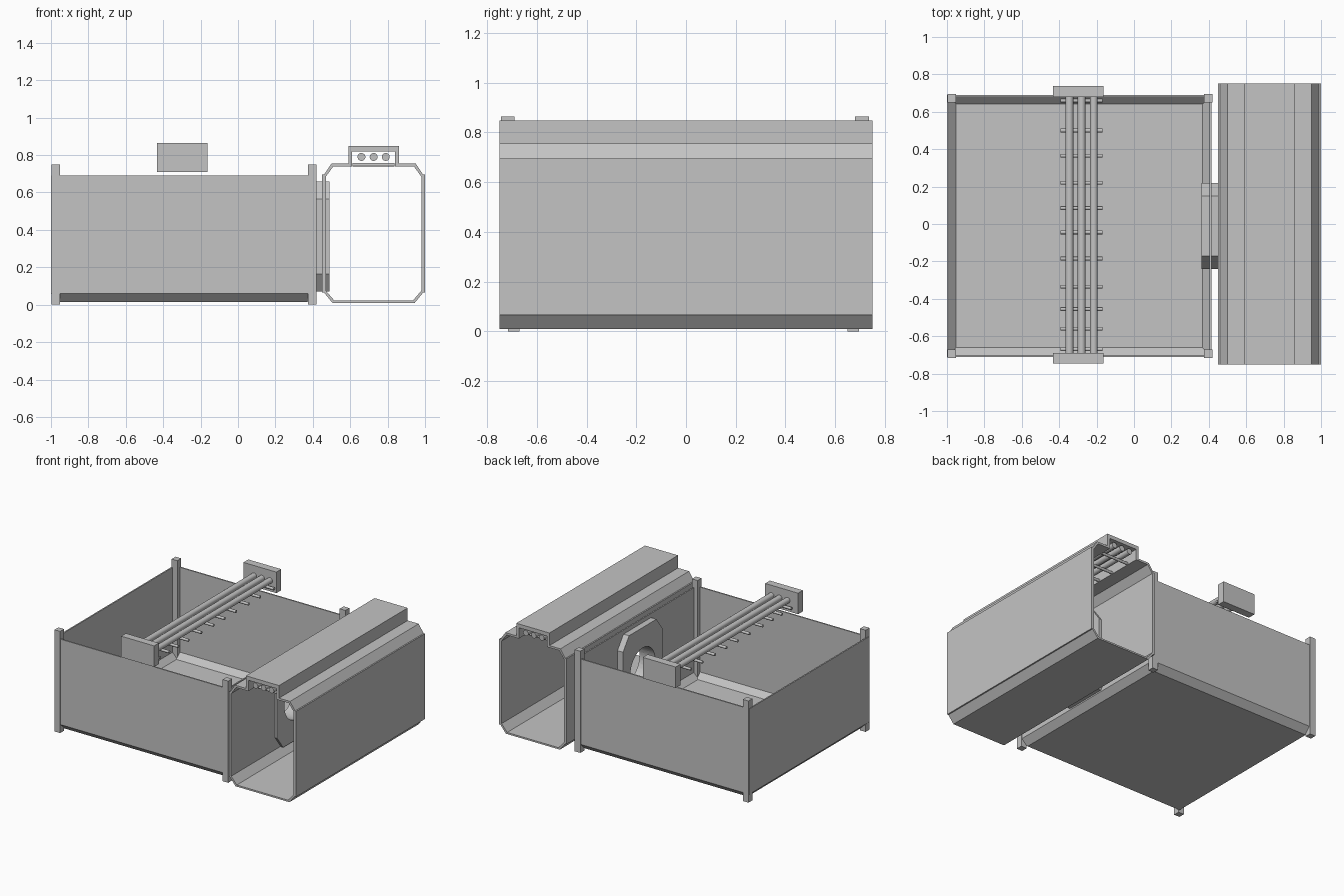
import bpy, bmesh, math
from mathutils import Matrix

if "Cube" in bpy.data.objects:
    bpy.data.objects.remove(bpy.data.objects["Cube"])

grey = bpy.data.materials.new("light_grey")
grey.diffuse_color = (0.55, 0.55, 0.55, 1)
grey.use_nodes = True
grey.node_tree.nodes["Principled BSDF"].inputs["Base Color"].default_value = grey.diffuse_color


def finish(name, bm):
    bmesh.ops.recalc_face_normals(bm, faces=bm.faces)
    me = bpy.data.meshes.new(name)
    bm.to_mesh(me)
    bm.free()
    me.materials.append(grey)
    ob = bpy.data.objects.new(name, me)
    bpy.context.collection.objects.link(ob)
    return ob


def box(name, x0, x1, y0, y1, z0, z1):
    bm = bmesh.new()
    m = Matrix.Translation(((x0 + x1) / 2, (y0 + y1) / 2, (z0 + z1) / 2)) @ \
        Matrix.Diagonal((x1 - x0, y1 - y0, z1 - z0, 1))
    bmesh.ops.create_cube(bm, size=1, matrix=m)
    return finish(name, bm)


def prism(name, pts):
    """Extrude a closed profile of 3D points along the vector pts[-1]."""
    *profile, vec = pts
    bm = bmesh.new()
    face = bm.faces.new([bm.verts.new(p) for p in profile])
    new = bmesh.ops.extrude_face_region(bm, geom=[face], use_keep_orig=True)["geom"]
    bmesh.ops.translate(bm, vec=vec, verts=[v for v in new if isinstance(v, bmesh.types.BMVert)])
    return finish(name, bm)


def rod(name, x, y, z, r, length, axis, seg=24):
    bm = bmesh.new()
    m = Matrix.Translation((x, y, z)) @ Matrix.Rotation(math.pi / 2, 4, axis)
    bmesh.ops.create_cone(bm, cap_ends=True, segments=seg, radius1=r, radius2=r,
                          depth=length, matrix=m)
    return finish(name, bm)


def smooth(ob):
    bpy.ops.object.select_all(action='DESELECT')
    ob.select_set(True)
    bpy.context.view_layer.objects.active = ob
    bpy.ops.object.shade_smooth_by_angle(angle=math.radians(35))


# open room: thin walls with a sloped foot, lofted from rectangles
X0, X1, Y0, Y1 = -1.0, 0.415, -0.71, 0.69
bm = bmesh.new()
rings = []
for inset, z in [(0.045, 0.015), (0, 0.06), (0, 0.69), (0.01, 0.69), (0.01, 0.064), (0.049, 0.025)]:
    rings.append([bm.verts.new(p) for p in (
        (X0 + inset, Y0 + inset, z), (X1 - inset, Y0 + inset, z),
        (X1 - inset, Y1 - inset, z), (X0 + inset, Y1 - inset, z))])
for a, b in zip(rings, rings[1:]):
    for i in range(4):
        j = (i + 1) % 4
        bm.faces.new((a[i], a[j], b[j], b[i]))
bm.faces.new(rings[0])
bm.faces.new(rings[-1])
room = finish("room_shell", bm)

# corner posts
for i, x in enumerate((-0.997, 0.375)):
    for j, y in enumerate((-0.716, 0.65)):
        box(f"corner_post_{i}{j}", x, x + 0.046, y, y + 0.046, 0, 0.75)

# corridor tube, open along the top under the pipe cover
CX = 0.725
outer = [(.115, .755), (.225, .755), (.265, .695), (.275, .695), (.275, .065), (.265, .065), (.22, .01)]
inner = [(.115, .74), (.215, .74), (.255, .685), (.255, .075), (.21, .022)]
profile = outer + [(-x, z) for x, z in reversed(outer)] + \
    [(-x, z) for x, z in inner] + list(reversed(inner))
tube = prism("corridor_tube", [(CX + x, -0.75, z) for x, z in profile] + [(0, 1.5, 0)])

# pipe cover on the corridor
half = [(.115, .754), (.135, .754), (.135, .848), (-.135, .848), (-.135, .754),
        (-.115, .754), (-.115, .82), (.115, .82)]
prism("pipe_cover", [(CX + x, -0.75, z) for x, z in half] + [(0, 1.5, 0)])

# pipe runs with cross bars, over the corridor and over the room
bar_y = (0.66, 0.50, 0.365, 0.22, 0.085, -0.045, -0.185, -0.335, -0.455, -0.56, -0.67)
for place, cx, ya, yb, dz in (("corridor", CX, -0.74, 0.74, 0), ("room", -0.28, -0.70, 0.69, 0)):
    for i in (-1, 0, 1):
        smooth(rod(f"{place}_pipe_{i + 1}", cx + i * 0.065, (ya + yb) / 2, 0.79 + dz,
                   0.021, yb - ya, 'X'))
    for i, y in enumerate(bar_y):
        smooth(rod(f"{place}_cross_bar_{i}", cx, y, 0.748 + dz, 0.01, 0.225, 'Y', 12))

# end blocks holding the room pipes
box("front_pipe_block", -0.432, -0.163, -0.745, -0.69, 0.71, 0.865)
box("back_pipe_block", -0.432, -0.163, 0.68, 0.737, 0.71, 0.865)

# octagonal hatch between room and corridor
a, b = 0.23, 0.295
oct_pts = [(a, b - .095), (a - .07, b), (-a + .07, b), (-a, b - .095),
           (-a, -b + .095), (-a + .07, -b), (a - .07, -b), (a, -b + .095)]
hatch = prism("hatch_frame", [(0.36, y - 0.01, z + 0.365) for y, z in oct_pts] + [(0.128, 0, 0)])

# round opening through hatch, room wall and corridor wall
cutter = rod("hatch_cutter", 0.42, -0.01, 0.365, 0.145, 0.3, 'Y', 32)
cutter.hide_render = True
for ob in (hatch, room, tube):
    mod = ob.modifiers.new("opening", 'BOOLEAN')
    mod.operation = 'DIFFERENCE'
    mod.solver = 'EXACT'
    mod.object = cutter
    bpy.context.view_layer.objects.active = ob
    bpy.ops.object.modifier_apply(modifier=mod.name)
bpy.data.objects.remove(cutter)
smooth(hatch)
